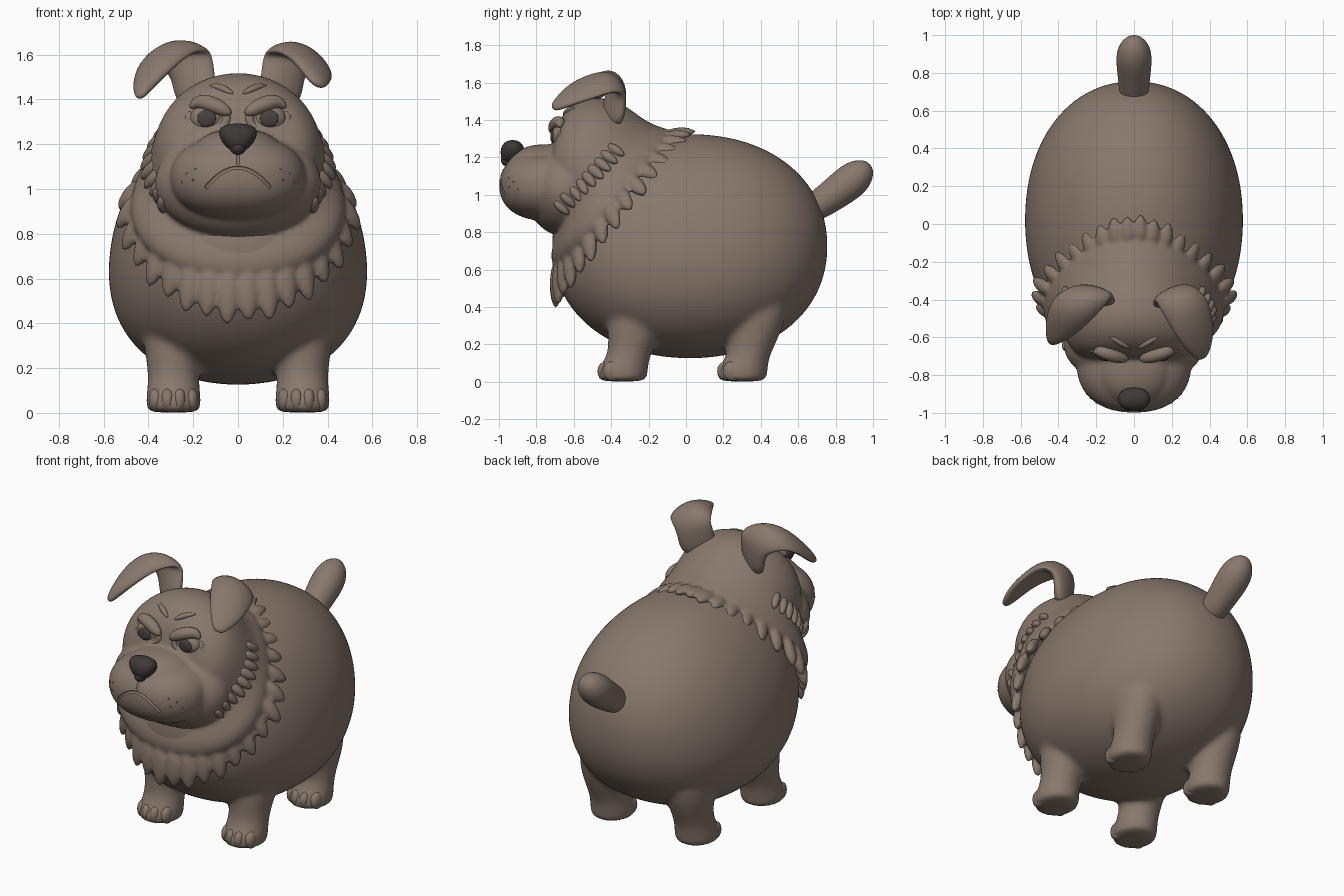
import bpy, bmesh, math
from mathutils import Vector as V
from mathutils.bvhtree import BVHTree

cube = bpy.data.objects.get("Cube")
if cube:
    bpy.data.objects.remove(cube, do_unlink=True)


def material(name, rgb):
    m = bpy.data.materials.new(name)
    m.use_nodes = True
    m.diffuse_color = (*rgb, 1)
    m.node_tree.nodes["Principled BSDF"].inputs["Base Color"].default_value = (*rgb, 1)
    return m


FUR = material("brown fur", (.25, .19, .153))
NOSE = material("dark nose", (.05, .04, .04))
EYE = material("dark eye", (.065, .052, .05))
X, Y, Z = V((1, 0, 0)), V((0, 1, 0)), V((0, 0, 1))


def loft(bm, sections, sides=16):
    """Skin sections (centre, half axis, half axis, egg, sag): egg narrows one end, sag droops the edges."""
    rings = []
    for c, u, v, egg, sag in sections:
        ring = []
        for i in range(sides):
            cos, sin = math.cos(2 * math.pi * i / sides), math.sin(2 * math.pi * i / sides)
            ring.append(bm.verts.new(V(c) + V(u) * cos * (1 - egg * sin) + V(v) * sin - Z * sag * cos * cos))
        rings.append(ring)
    for a, b in zip(rings, rings[1:]):
        for i in range(sides):
            j = (i + 1) % sides
            bm.faces.new((a[i], a[j], b[j], b[i]))
    bm.faces.new(rings[0])
    bm.faces.new(rings[-1])


def blob(bm, centre, radii, power=2, segments=32, taper=0):
    """Ellipsoid, squarer for a higher power, wider at the top with taper."""
    verts = bmesh.ops.create_uvsphere(bm, u_segments=segments, v_segments=segments // 2, radius=1)["verts"]
    for v in verts:
        co = v.co / sum(abs(k) ** power for k in v.co) ** (1 / power)
        co.x *= 1 + taper * co.z
        v.co = V(centre) + V([a * b for a, b in zip(co, radii)])


def tube(bm, points, radii, axis=Y, sides=12):
    """Round tube through points, one radius each."""
    pts = [V(p) for p in points]
    sections = []
    for i, (p, r) in enumerate(zip(pts, radii)):
        t = (pts[min(i + 1, len(pts) - 1)] - pts[max(i - 1, 0)]).normalized()
        u = t.cross(axis).normalized()
        sections.append((p, u * r, t.cross(u) * r, 0, 0))
    loft(bm, sections, sides)


def tuft(bm, base, tip, across, width, thick):
    """Flat pointed lock of fur."""
    n = (tip - base).cross(across).normalized()
    across = across.normalized()
    shape = ((0, .6), (.2, .95), (.5, 1), (.75, .78), (.92, .45), (1, .12))
    loft(bm, [(base.lerp(tip, s), across * width * k, n * thick * k, 0, 0) for s, k in shape], 10)


def finish(name, bm, mat=FUR):
    bmesh.ops.recalc_face_normals(bm, faces=bm.faces[:])
    me = bpy.data.meshes.new(name)
    bm.to_mesh(me)
    bm.free()
    ob = bpy.data.objects.new(name, me)
    bpy.context.collection.objects.link(ob)
    dress(ob, mat)
    return ob


def dress(ob, mat):
    ob.data.materials.clear()
    ob.data.materials.append(mat)
    bpy.ops.object.select_all(action='DESELECT')
    ob.select_set(True)
    bpy.context.view_layer.objects.active = ob
    bpy.ops.object.shade_smooth_by_angle(angle=math.radians(60))


def modify(ob, *mods):
    """Add modifiers given as (type, settings) and bake them into the mesh."""
    for kind, settings in mods:
        m = ob.modifiers.new(kind.title(), kind)
        for k, val in settings.items():
            setattr(m, k, val)
    dg = bpy.context.evaluated_depsgraph_get()
    me = bpy.data.meshes.new_from_object(ob.evaluated_get(dg))
    ob.modifiers.clear()
    ob.data = me
    dress(ob, FUR)


SUBSURF = ("SUBSURF", {"levels": 2})


def melt(voxel, iterations):
    return (SUBSURF, ("REMESH", {"mode": "VOXEL", "voxel_size": voxel}),
            ("SMOOTH", {"factor": .5, "iterations": iterations}))


# Body with four legs melted together
bm = bmesh.new()
blob(bm, (0, .02, .725), (.574, .74, .6), 2.15, 40, -.13)
leg = ((0, -.34, .112, .12), (.02, -.34, .126, .136), (.07, -.338, .126, .138), (.13, -.31, .117, .118),
       (.2, -.288, .118, .128), (.32, -.265, .14, .16), (.5, -.24, .13, .16))
for side in (-1, 1):
    for shift in (0, .64):
        loft(bm, [((side * .288, y + shift, z), X * rx, Y * ry, 0, 0) for z, y, rx, ry in leg])
modify(finish("body_and_legs", bm), *melt(.016, 10))

# Toes
bm = bmesh.new()
for side in (-1, 1):
    for shift in (0, .64):
        for k in (-1.5, -.5, .5, 1.5):
            blob(bm, (side * .288 + k * .053, -.422 + shift + k * k * .015, .057), (.031, .055, .053), 2.3, 16)
finish("toes", bm)

# Tail
bm = bmesh.new()
tube(bm, [(0, .64, .9), (0, .76, .98), (0, .86, 1.055), (0, .92, 1.105), (0, .965, 1.145), (0, .985, 1.162)],
     [.075, .085, .098, .092, .06, .02], X, 16)
modify(finish("tail", bm), SUBSURF)

# Head, neck ruff and muzzle: rings from the ruff to the face (top y z, bottom y z, half width, egg)
bm = bmesh.new()
rings = ((-.02, 1.29, -.64, .56, .45, .2), (-.08, 1.355, -.715, .60, .485, .2), (-.16, 1.37, -.73, .68, .46, .17),
         (-.24, 1.415, -.70, .77, .415, .1), (-.33, 1.49, -.69, .81, .39, .05), (-.47, 1.535, -.70, .85, .375, 0),
         (-.61, 1.495, -.74, .93, .325, 0), (-.70, 1.38, -.76, 1.03, .23, 0))
loft(bm, [((0, (ty + by) / 2, (tz + bz) / 2), X * w, (0, (ty - by) / 2, (tz - bz) / 2), egg, 0)
          for ty, tz, by, bz, w, egg in rings], 24)
blob(bm, (0, -.74, 1.05), (.305, .26, .19), 2.3)
blob(bm, (0, -.75, 1.135), (.21, .21, .135), 2.2)
blob(bm, (0, -.645, 1.025), (.375, .215, .25))

# Ruff tufts around the neck, melted into it
COUNT = 32
for i in range(COUNT):
    a = 2 * math.pi * (i + .5) / COUNT
    c, s = math.cos(a), math.sin(a)
    slim = 1 - (.33 if c > 0 else .1) * abs(c)
    base = V((.46 * s * slim, -.39 + .295 * c, .985 + .345 * c))
    tip = V((.555 * s * slim, -.323 + .377 * c, .866 + .475 * c))
    if i % 2:
        tip = tip.lerp(base, .07)
    across = V((.5 * c, -.34 * s, -.42 * s))
    tuft(bm, base, tip, across, .05 - .008 * c, .036 - .006 * c)
head = finish("head", bm)
modify(head, *melt(.012, 4))
skin = BVHTree.FromObject(head, bpy.context.evaluated_depsgraph_get())


def face(x, z, out=0):
    """Point on the front of the head, pushed out by a distance."""
    hit = skin.ray_cast(V((x, -3, z)), Y)[0]
    return (hit or V((x, -.7, z))) - Y * out


# Mouth groove and nose line cut into the muzzle
bm = bmesh.new()
arc = [(k / 8 * .145, 1.095 - .09 * (k / 8) ** 2) for k in range(-8, 9)]
tube(bm, [face(x, z) for x, z in arc], [.008] * len(arc))
tube(bm, [face(0, z) for z in (1.185, 1.16, 1.14, 1.112)], [.007] * 4)
cutter = finish("mouth_cutter", bm)
cutter.hide_render = True
modify(head, ("BOOLEAN", {"operation": "DIFFERENCE", "object": cutter, "solver": "EXACT"}))
bpy.data.objects.remove(cutter, do_unlink=True)

# Nose, wide on top and narrow below
bm = bmesh.new()
blob(bm, (0, -.927, 1.226), (.078, .064, .066), 2.2, 32, .38)
blob(bm, (0, -.95, 1.185), (.035, .04, .035))
finish("nose", bm, NOSE)

# Eyes, lids, brows and whisker dots
eyeballs, pupils, folds, dots = (bmesh.new() for _ in range(4))
for s in (-1, 1):
    c = face(s * .14, 1.325)
    c.z = 1.315
    blob(eyeballs, c + Y * .02, (.075, .045, .06), segments=24)
    blob(pupils, c - Y * .02, (.042, .012, .038), segments=20)
    lid = [(s * (.135 + .085 * math.cos(a)), c.y + .03 * max(0, math.cos(a)), 1.315 + .062 * math.sin(a))
           for a in (math.radians(d) for d in range(150, 391, 20))]
    tube(folds, lid, [.008] + [.023] * (len(lid) - 2) + [.008])
    brow = ((.215, 1.363), (.19, 1.388), (.145, 1.388), (.09, 1.368), (.05, 1.345), (.03, 1.335))
    tube(folds, [face(s * x, z, .02) for x, z in brow], [.01, .03, .039, .037, .027, .008])
    wrinkle = ((.02, 1.425), (.05, 1.44), (.09, 1.458), (.13, 1.463))
    tube(folds, [face(s * x, z) for x, z in wrinkle], [.005, .017, .017, .005])
    for x, z in ((.19, 1.09), (.23, 1.07), (.2, 1.04), (.25, 1.03)):
        blob(dots, face(s * x, z), (.005, .005, .005), segments=8)
finish("eyeballs", eyeballs)
finish("pupils", pupils, EYE)
modify(finish("brows_and_lids", folds), SUBSURF)
finish("whisker_dots", dots)

# Cheek tufts
bm = bmesh.new()
down = V((0, .72, -.69))
for s in (-1, 1):
    for i in range(9):
        k = i / 8
        hit, normal, *_ = skin.ray_cast(V((s * 2, -.37 - .29 * k, 1.235 - .31 * k)), V((-s, 0, 0)))
        if hit:
            flow = (down - normal * down.dot(normal)).normalized()
            size = 1 - .35 * abs(k - .4)
            tuft(bm, hit - flow * .07 * size - normal * .025, hit + flow * .055 * size + normal * .012,
                 normal.cross(flow), .033 * size, .033)
modify(finish("cheek_tufts", bm), ("SUBSURF", {"levels": 1}))


# Ears: path points with half-width vectors, thickness and sag, folding forward
def ear(name, rows):
    bm = bmesh.new()
    pts = [V(r[0]) for r in rows]
    sections = []
    for i, (p, w, t, sag) in enumerate(rows):
        along = pts[min(i + 1, len(pts) - 1)] - pts[max(i - 1, 0)]
        sections.append((p, w, along.cross(V(w)).normalized() * t, 0, sag))
    loft(bm, sections, 14)
    modify(finish(name, bm), SUBSURF)


ear("right_ear", [((-.19, -.4, 1.36), (-.095, .055, 0), .045, 0), ((-.195, -.375, 1.5), (-.095, .04, 0), .045, 0),
                  ((-.235, -.355, 1.59), (-.125, .01, -.02), .042, .02),
                  ((-.28, -.4, 1.645), (-.15, .01, -.035), .04, .05),
                  ((-.335, -.48, 1.605), (-.125, .02, -.05), .038, .04),
                  ((-.39, -.56, 1.505), (-.08, .03, -.03), .034, .01),
                  ((-.425, -.61, 1.44), (-.04, .02, -.015), .028, 0),
                  ((-.44, -.635, 1.405), (-.014, .006, 0), .013, 0)])
ear("left_ear", [((.19, -.4, 1.36), (.095, .055, 0), .045, 0), ((.195, -.38, 1.5), (.095, .05, -.01), .045, 0),
                 ((.22, -.365, 1.585), (.11, .03, -.02), .042, .02),
                 ((.258, -.41, 1.635), (.135, .02, -.035), .04, .05),
                 ((.3, -.51, 1.6), (.115, .025, -.05), .038, .03),
                 ((.335, -.6, 1.54), (.09, .03, -.045), .034, 0),
                 ((.355, -.68, 1.485), (.05, .02, -.02), .028, 0),
                 ((.36, -.715, 1.46), (.02, .008, -.01), .013, 0)])
